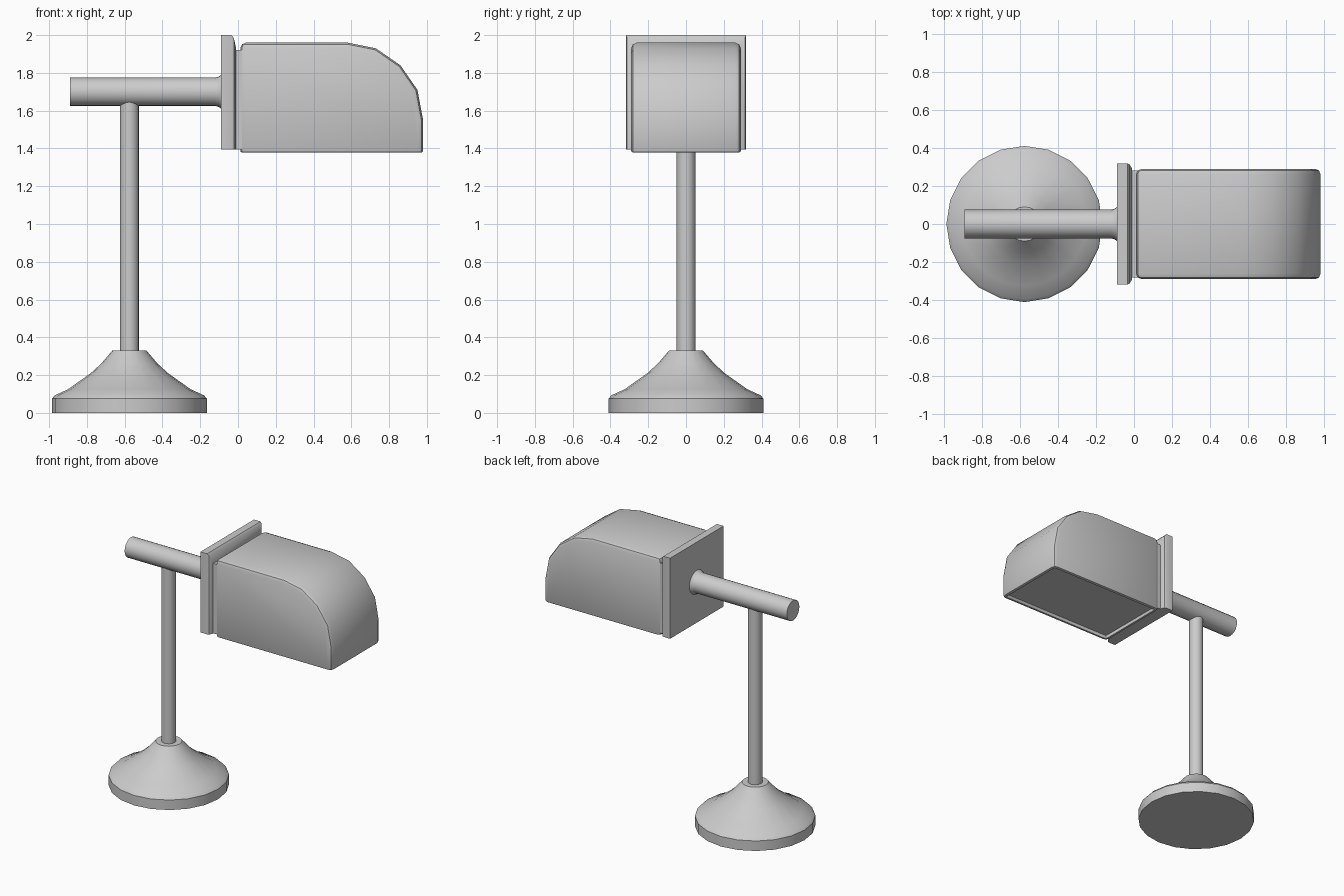
import bpy, bmesh, math
from mathutils import Matrix, Vector

if "Cube" in bpy.data.objects:
    bpy.data.objects.remove(bpy.data.objects["Cube"])

POST_X = -0.575


def finish(name, bm):
    bmesh.ops.recalc_face_normals(bm, faces=bm.faces)
    mesh = bpy.data.meshes.new(name)
    bm.to_mesh(mesh)
    bm.free()
    ob = bpy.data.objects.new(name, mesh)
    bpy.context.collection.objects.link(ob)
    bpy.ops.object.select_all(action='DESELECT')
    ob.select_set(True)
    bpy.context.view_layer.objects.active = ob
    bpy.ops.object.shade_smooth_by_angle(angle=math.radians(35))
    return ob


def loft(name, rings):
    """Skin a list of equal-length point loops and cap both ends."""
    bm = bmesh.new()
    loops = [[bm.verts.new(p) for p in ring] for ring in rings]
    n = len(loops[0])
    for a, b in zip(loops, loops[1:]):
        for i in range(n):
            j = (i + 1) % n
            bm.faces.new((a[i], a[j], b[j], b[i]))
    bm.faces.new(loops[0])
    bm.faces.new(loops[-1])
    return finish(name, bm)


def lathe(name, profile, sides, matrix):
    """Revolve (radius, height) points about the local z axis."""
    angles = [2 * math.pi * i / sides for i in range(sides)]
    return loft(name, [[matrix @ Vector((r * math.cos(a), r * math.sin(a), h))
                        for a in angles] for r, h in profile])


def rect(x, half_y, z0, z1):
    return [(x, -half_y, z0), (x, half_y, z0), (x, half_y, z1), (x, -half_y, z1)]


# Flared round foot and upright post
at_post = Matrix.Translation((POST_X, 0, 0))
lathe("base", [(0.41, 0), (0.41, 0.075), (0.395, 0.093), (0.325, 0.125),
               (0.205, 0.21), (0.15, 0.26), (0.09, 0.33)], 20, at_post)
lathe("post", [(0.05, 0.32), (0.05, 1.66)], 20, at_post)

# Horizontal arm, flaring where it meets the plate
along_x = Matrix.Translation((0, 0, 1.70)) @ Matrix.Rotation(math.pi / 2, 4, 'Y')
lathe("arm", [(0.075, -0.89), (0.075, -0.12), (0.08, -0.103), (0.092, -0.085)],
      20, along_x)

# Back plate with a softened front rim, and the short neck to the head
loft("back_plate", [rect(-0.09, 0.318, 1.395, 2.0), rect(-0.035, 0.318, 1.395, 2.0),
                    rect(-0.022, 0.312, 1.395, 1.985), rect(-0.01, 0.29, 1.395, 1.93)])
loft("neck", [rect(-0.015, 0.28, 1.395, 1.92), rect(0.03, 0.28, 1.395, 1.92)])

# Lamp head: side outline extruded across y, edges rounded, underside recessed
outline = [(0.012, 1.378), (0.98, 1.378), (0.98, 1.55), (0.95, 1.71), (0.86, 1.84),
           (0.73, 1.93), (0.58, 1.96), (0.012, 1.96)]
bm = bmesh.new()
side = bm.faces.new([bm.verts.new((x, -0.29, z)) for x, z in outline])
ext = bmesh.ops.extrude_face_region(bm, geom=[side], use_keep_orig=True)
bmesh.ops.translate(bm, vec=(0, 0.58, 0),
                    verts=[v for v in ext["geom"] if isinstance(v, bmesh.types.BMVert)])
bmesh.ops.recalc_face_normals(bm, faces=bm.faces)


def round_edges(test, width):
    edges = [e for e in bm.edges if e.calc_face_angle(0) > math.radians(40) and test(e)]
    bmesh.ops.bevel(bm, geom=edges, offset=width, segments=2, profile=0.5,
                    affect='EDGES', clamp_overlap=True)


def at_bottom(e):
    return all(v.co.z < 1.38 for v in e.verts)


round_edges(lambda e: not at_bottom(e), 0.03)
round_edges(at_bottom, 0.01)
bm.normal_update()
bottom = min(bm.faces, key=lambda f: f.calc_center_median().z - f.calc_area())
bottom = min((f for f in bm.faces if f.normal.z < -0.99), key=lambda f: -f.calc_area())
bmesh.ops.inset_region(bm, faces=[bottom], thickness=0.012)
ext = bmesh.ops.extrude_face_region(bm, geom=[bottom])
bmesh.ops.translate(bm, vec=(0, 0, 0.025),
                    verts=[v for v in ext["geom"] if isinstance(v, bmesh.types.BMVert)])
if bottom.is_valid:
    bmesh.ops.delete(bm, geom=[bottom], context='FACES_ONLY')
finish("lamp_head", bm)
